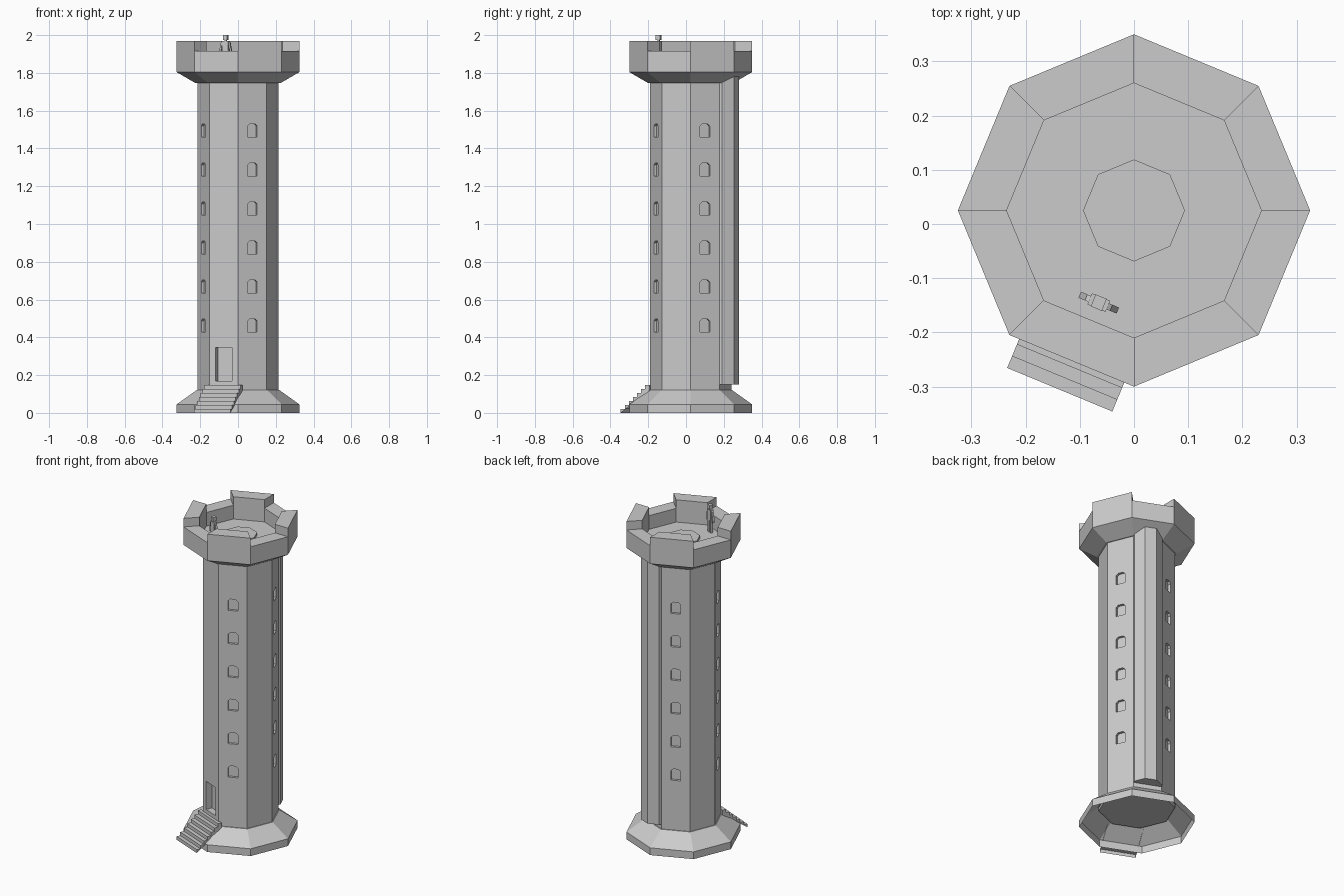
import bpy, bmesh
from math import radians, cos, sin, pi
from mathutils import Matrix, Vector

if "Cube" in bpy.data.objects:
    bpy.data.objects.remove(bpy.data.objects["Cube"], do_unlink=True)

SIDES = 8
CENTRE = Matrix.Translation((0, 0.025, 0))
DOOR_FACE, TURRET_FACE = 247.5, 67.5
WINDOW_FACES = (22.5, 112.5, 202.5, 292.5)
WALL = 0.215 * cos(pi / SIDES)      # distance from axis to a tower face
DECK_Z = 1.83


def facing(angle):
    """Frame on the tower axis whose -y points out of the face at this angle."""
    return CENTRE @ Matrix.Rotation(radians(angle + 90), 4, 'Z')


def finish(name, bm, frame):
    bmesh.ops.recalc_face_normals(bm, faces=bm.faces)
    mesh = bpy.data.meshes.new(name)
    bm.to_mesh(mesh)
    bm.free()
    mesh.transform(frame)
    obj = bpy.data.objects.new(name, mesh)
    bpy.context.collection.objects.link(obj)
    return obj


def lathe(name, profile, frame=CENTRE, bottom=True, top=True):
    """Eight-sided turning of (radius, z) points, with optional flat caps."""
    bm = bmesh.new()
    turns = [2 * pi * i / SIDES for i in range(SIDES)]
    rings = [[bm.verts.new((r * cos(t), r * sin(t), z)) for t in turns]
             for r, z in profile]
    for low, high in zip(rings, rings[1:]):
        for i in range(SIDES):
            j = (i + 1) % SIDES
            bm.faces.new([low[i], low[j], high[j], high[i]])
    if bottom:
        bm.faces.new(rings[0][::-1])
    if top:
        bm.faces.new(rings[-1])
    return finish(name, bm, frame)


def add_prism(bm, points, sweep):
    start = [bm.verts.new(p) for p in points]
    end = [bm.verts.new(Vector(p) + Vector(sweep)) for p in points]
    bm.faces.new(start[::-1])
    bm.faces.new(end)
    return [bm.faces.new([start[i - 1], start[i], end[i], end[i - 1]])
            for i in range(len(start))]


def prism(name, points, sweep, frame):
    bm = bmesh.new()
    add_prism(bm, points, sweep)
    return finish(name, bm, frame)


def box(name, x, y, z, frame):
    """Box from (low, high) pairs."""
    base = [(x[0], y[0], z[0]), (x[1], y[0], z[0]), (x[1], y[1], z[0]), (x[0], y[1], z[0])]
    return prism(name, base, (0, 0, z[1] - z[0]), frame)


def carve(target, cutter):
    mod = target.modifiers.new("opening", 'BOOLEAN')
    mod.operation, mod.solver, mod.object = 'DIFFERENCE', 'EXACT', cutter
    bpy.context.view_layer.objects.active = target
    bpy.ops.object.modifier_apply(modifier=mod.name)
    bpy.data.objects.remove(cutter, do_unlink=True)


# Flared hollow base and main shaft
lathe("base_skirt", [(0.325, 0), (0.325, 0.045), (0.22, 0.12), (0.2, 0.12)],
      bottom=False, top=False)
shaft = lathe("tower_shaft", [(0.215, 0.1), (0.215, 1.79)])

# Window niches: six per windowed face
for angle in WINDOW_FACES:
    bm = bmesh.new()
    for level in range(6):
        z = 0.428 + 0.2065 * level
        outline = [(-0.028, z), (0.028, z), (0.028, z + 0.058),
                   (0.015, z + 0.07), (-0.015, z + 0.07), (-0.028, z + 0.058)]
        add_prism(bm, [(x, -WALL - 0.05, h) for x, h in outline], (0, 0.065, 0))
    carve(shaft, finish("window_cutter", bm, facing(angle)))

# Recessed doorway
carve(shaft, box("door_cutter", (-0.048, 0.048), (-0.3, -WALL + 0.04),
                 (0.17, 0.345), facing(DOOR_FACE)))

# Stair turret on the side opposite the door
lathe("stair_turret", [(0.089, 0.15), (0.089, 1.8)],
      facing(TURRET_FACE) @ Matrix.Translation((0, -0.18, 0))
      @ Matrix.Rotation(radians(22.5), 4, 'Z'))

# Corbelled gallery with low parapet and raised centre of the deck
lathe("gallery", [(0.2, 1.746), (0.225, 1.746), (0.325, 1.804), (0.325, 1.915),
                  (0.235, 1.915), (0.235, DECK_Z), (0.094, DECK_Z),
                  (0.094, DECK_Z + 0.018)], bottom=False)

# Merlons on alternate faces
s, c = sin(pi / SIDES), cos(pi / SIDES)
for number, angle in enumerate(WINDOW_FACES, 1):
    plan = [(-0.325 * s, -0.325 * c, 1.915), (0.325 * s, -0.325 * c, 1.915),
            (0.235 * s, -0.235 * c, 1.915), (-0.235 * s, -0.235 * c, 1.915)]
    prism(f"merlon_{number}", plan, (0, 0, 0.053), facing(angle))

# Entrance steps, open underneath
STEPS, FOOT, RISE = 7, 0.358, 0.147
run = (FOOT - WALL + 0.005) / STEPS
line = [(-FOOT, 0)]
for i in range(STEPS):
    line += [(-FOOT + i * run, (i + 1) * RISE / STEPS),
             (-FOOT + (i + 1) * run, (i + 1) * RISE / STEPS)]
line.append((-FOOT + STEPS * run, RISE - 0.03))
bm = bmesh.new()
sides = add_prism(bm, [(-0.105, y, z) for y, z in line], (0.21, 0, 0))
bmesh.ops.delete(bm, geom=[sides[0]], context='FACES')
finish("entrance_steps", bm, facing(DOOR_FACE))

# Lookout figure standing on the deck, facing outward
stand = facing(DOOR_FACE) @ Matrix.Translation((0.005, -0.182, DECK_Z))
box("figure_torso", (-0.018, 0.018), (-0.011, 0.011), (0.075, 0.14), stand)
box("figure_neck", (-0.005, 0.005), (-0.005, 0.005), (0.14, 0.147), stand)
box("figure_head", (-0.011, 0.011), (-0.012, 0.012), (0.145, 0.17), stand)
for side, sign in (("left", 1), ("right", -1)):
    box(f"figure_{side}_leg", sorted((sign * 0.003, sign * 0.017)),
        (-0.008, 0.008), (0, 0.075), stand)
    arm = [(0.017, 0.138), (0.025, 0.134), (0.038, 0.07), (0.027, 0.068)]
    prism(f"figure_{side}_arm", [(sign * x, -0.006, z) for x, z in arm],
          (0, 0.012, 0), stand)
